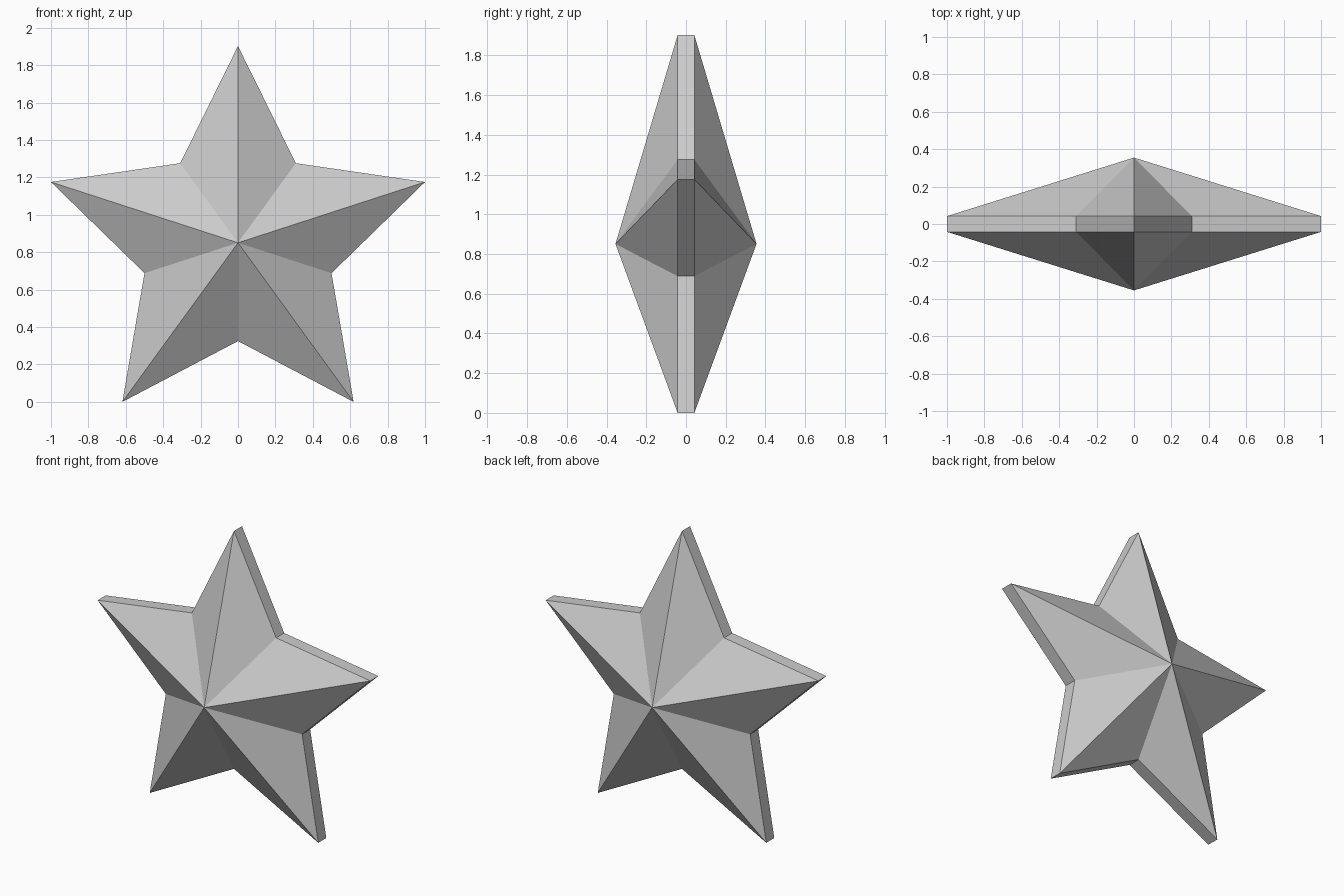
import bpy, bmesh
from math import sin, cos, pi

if "Cube" in bpy.data.objects:
    bpy.data.objects.remove(bpy.data.objects["Cube"])

R = 1 / cos(pi / 10)      # tip radius, gives a 2 unit span
r = R / 2                 # notch radius
CZ = R * cos(pi / 5)      # centre height, lower tips on the ground
RIM, APEX = 0.042, 0.355  # half thickness at the rim and at the centre

bm = bmesh.new()


def outline(y):
    pts = []
    for i in range(10):
        rad = r if i % 2 else R
        a = i * pi / 5
        pts.append(bm.verts.new((rad * sin(a), y, CZ + rad * cos(a))))
    return pts


# Front and back outlines, each rising to a central peak
front, back = outline(-RIM), outline(RIM)
peak_front = bm.verts.new((0, -APEX, CZ))
peak_back = bm.verts.new((0, APEX, CZ))
for i in range(10):
    j = (i + 1) % 10
    bm.faces.new((peak_front, front[i], front[j]))
    bm.faces.new((peak_back, back[j], back[i]))
    bm.faces.new((front[i], back[i], back[j], front[j]))  # rim

bmesh.ops.recalc_face_normals(bm, faces=bm.faces)
mesh = bpy.data.meshes.new("star")
bm.to_mesh(mesh)
bm.free()
bpy.context.collection.objects.link(bpy.data.objects.new("star", mesh))
